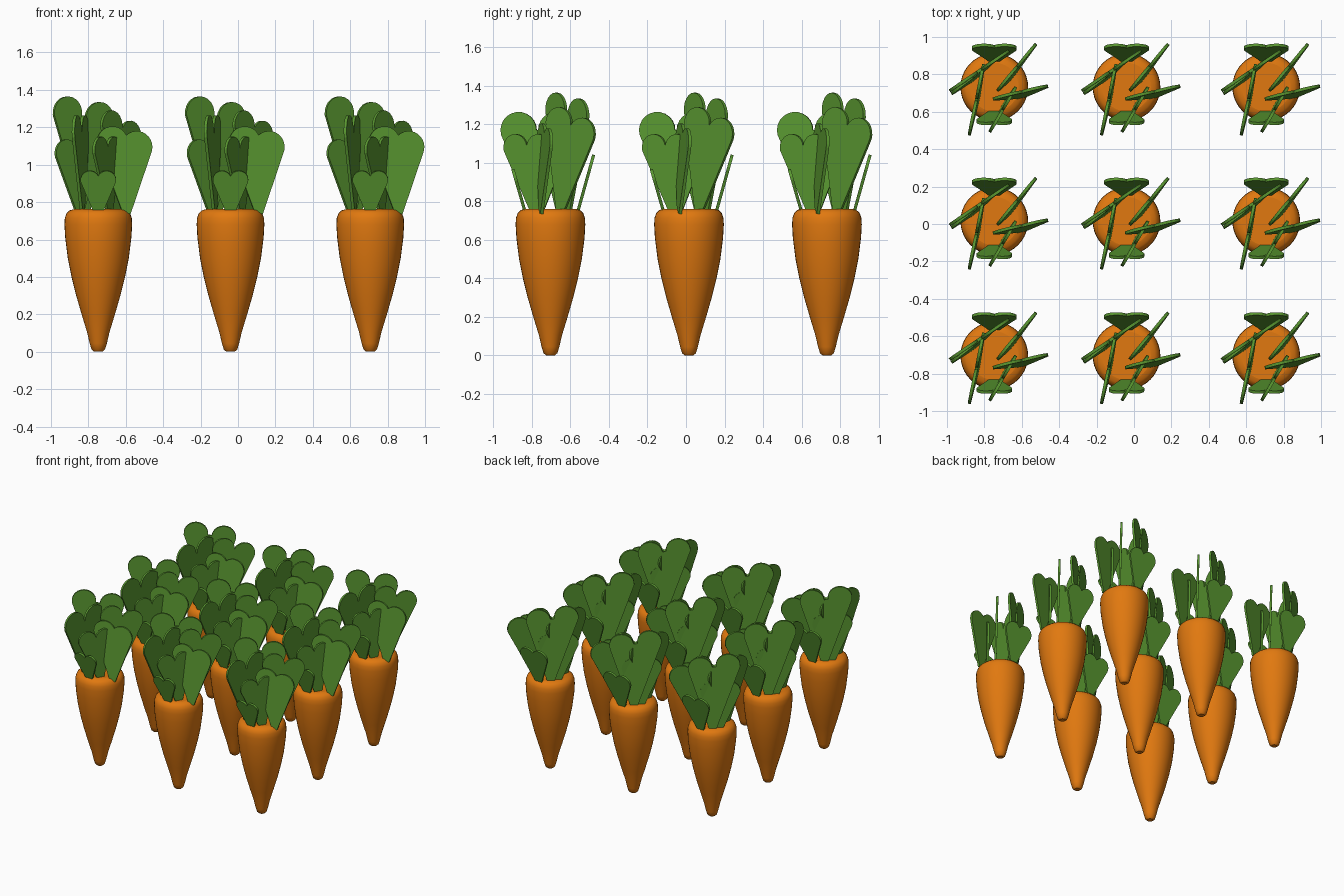
import bpy, bmesh, math
from mathutils import Vector

if "Cube" in bpy.data.objects:
    bpy.data.objects.remove(bpy.data.objects["Cube"])


def material(name, rgb):
    m = bpy.data.materials.new(name)
    m.diffuse_color = (*rgb, 1)
    m.use_nodes = True
    m.node_tree.nodes["Principled BSDF"].inputs["Base Color"].default_value = m.diffuse_color
    return m


ORANGE = material("carrot orange", (0.75, 0.19, 0.005))
GREEN = material("leaf green", (0.10, 0.31, 0.03))

# Root profile: radius, height
ROOT = [(0.022, 0.0), (0.036, 0.012), (0.046, 0.045), (0.06, 0.105), (0.089, 0.2),
        (0.118, 0.3), (0.143, 0.4), (0.163, 0.5), (0.177, 0.61), (0.181, 0.68),
        (0.179, 0.715), (0.170, 0.74), (0.153, 0.756), (0.13, 0.762)]

# Leaves: base centre, two lobe centres, lobe radius
LEAVES = [
    ((-0.07, 0.09, 0.74), (-0.165, 0.03, 1.275), (0.005, 0.145, 1.245), 0.09),   # tall back left
    ((-0.10, 0.05, 0.74), (-0.17, 0.01, 1.06), (-0.055, 0.10, 1.06), 0.075),     # low back left
    ((-0.085, -0.06, 0.74), (-0.115, -0.165, 1.17), (-0.075, 0.03, 1.17), 0.095),  # left side
    ((0.09, 0.05, 0.74), (0.07, 0.045, 1.205), (0.17, 0.165, 1.15), 0.085),      # back right
    ((0.15, -0.05, 0.74), (0.075, -0.045, 1.12), (0.205, -0.015, 1.095), 0.085),  # front right
    ((0.06, -0.08, 0.74), (0.01, -0.18, 1.08), (0.08, -0.06, 1.08), 0.07),       # front centre
    ((0.0, 0.14, 0.74), (-0.055, 0.207, 0.98), (0.055, 0.207, 0.98), 0.065),     # low back
    ((0.0, -0.13, 0.74), (-0.045, -0.182, 0.92), (0.045, -0.182, 0.92), 0.05),   # low front
]


def finish(bm, name, mat):
    bmesh.ops.recalc_face_normals(bm, faces=bm.faces)
    me = bpy.data.meshes.new(name)
    bm.to_mesh(me)
    bm.free()
    me.materials.append(mat)
    return me


def root_mesh(sides=40):
    bm = bmesh.new()
    rings = [[bm.verts.new((r * math.cos(2 * math.pi * i / sides),
                            r * math.sin(2 * math.pi * i / sides), z))
              for i in range(sides)] for r, z in ROOT]
    for a, b in zip(rings, rings[1:]):
        for i in range(sides):
            j = (i + 1) % sides
            bm.faces.new((a[i], a[j], b[j], b[i])).smooth = True
    bm.faces.new(rings[0])
    bm.faces.new(rings[-1])
    return finish(bm, "root", ORANGE)


def add_leaf(bm, base, p1, p2, r, thick=0.016, steps=12):
    """Flat heart-shaped leaf: narrow base, two round lobes with a notch."""
    base, p1, p2 = Vector(base), Vector(p1), Vector(p2)
    mid = (p1 + p2) / 2
    u = (p2 - p1).normalized()
    n = u.cross(mid - base).normalized()
    v = n.cross(u)
    d = (p2 - p1).length / 2
    inner = math.pi - math.acos(min(1, d / r))      # arcs meet at the notch
    pts = [base - u * 0.022, base + u * 0.022]
    for k in range(steps + 1):
        a = -0.25 + (inner + 0.25) * k / steps
        pts.append(p2 + (u * math.cos(a) + v * math.sin(a)) * r)
    for k in range(1 if r >= d else 0, steps + 1):
        a = (math.pi - inner) + (inner + 0.25) * k / steps
        pts.append(p1 + (u * math.cos(a) + v * math.sin(a)) * r)
    front = [bm.verts.new(p + n * thick / 2) for p in pts]
    back = [bm.verts.new(p - n * thick / 2) for p in pts]
    bm.faces.new(front)
    bm.faces.new(back[::-1])
    for i in range(len(pts)):
        j = (i + 1) % len(pts)
        bm.faces.new((front[i], back[i], back[j], front[j]))


def leaves_mesh():
    bm = bmesh.new()
    for leaf in LEAVES:
        add_leaf(bm, *leaf)
    return finish(bm, "leaves", GREEN)


# Three by three patch of identical carrots
root, leaves = root_mesh(), leaves_mesh()
for x in (-0.747, -0.04, 0.707):
    for y in (-0.704, 0.0155, 0.732):
        for name, me in (("carrot_root", root), ("carrot_leaves", leaves)):
            ob = bpy.data.objects.new(name, me)
            ob.location = (x, y, 0)
            bpy.context.collection.objects.link(ob)
